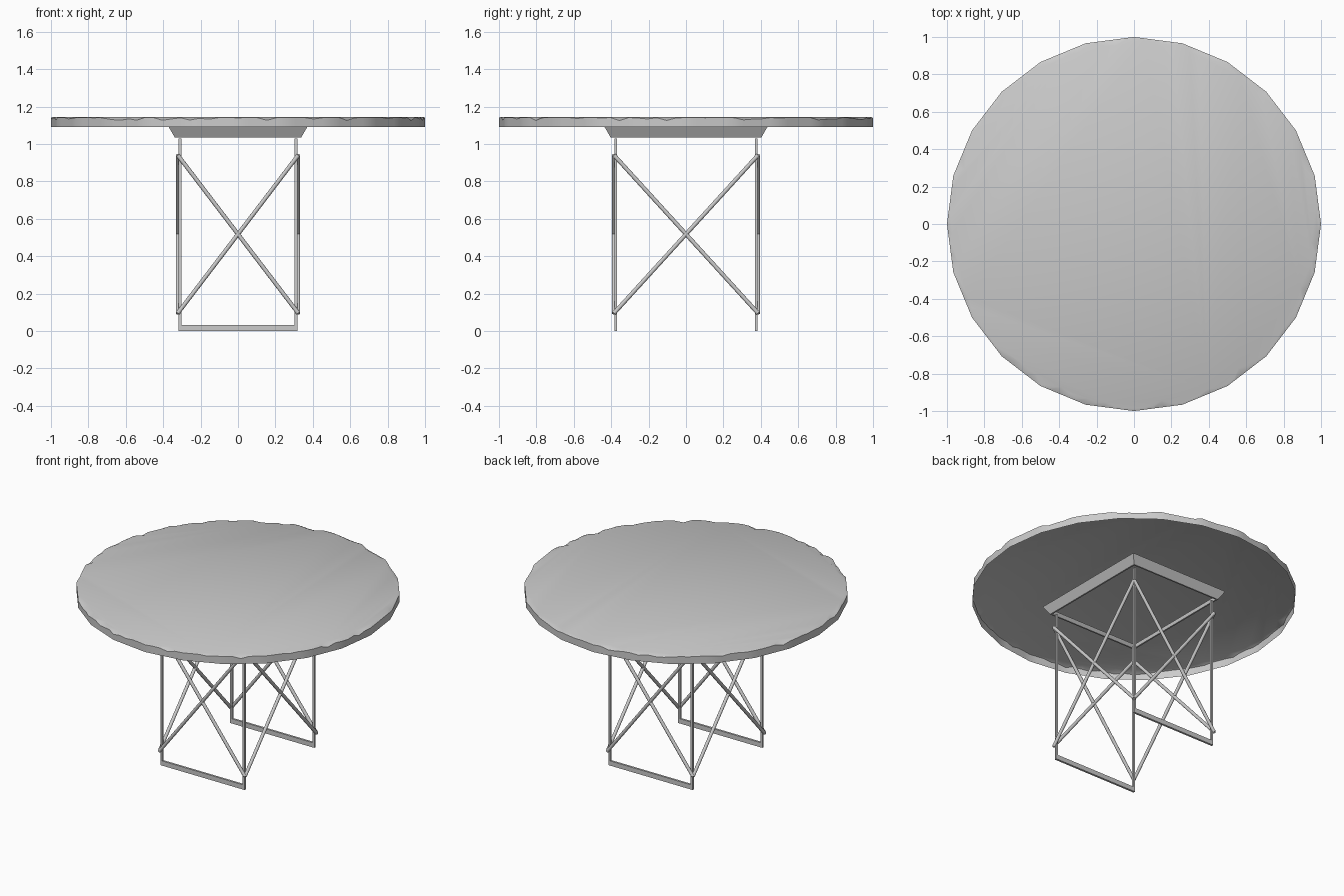
import bpy, bmesh, random
from math import sin, cos, pi, radians
from mathutils import Vector

random.seed(4)
cube = bpy.data.objects.get("Cube")
if cube:
    bpy.data.objects.remove(cube, do_unlink=True)

grey = bpy.data.materials.new("plain_grey")
grey.use_nodes = True
COLOUR = (0.6, 0.6, 0.6, 1)
grey.diffuse_color = COLOUR
grey.node_tree.nodes["Principled BSDF"].inputs["Base Color"].default_value = COLOUR


def finish(bm, name, smooth=None):
    mesh = bpy.data.meshes.new(name)
    bm.to_mesh(mesh)
    bm.free()
    obj = bpy.data.objects.new(name, mesh)
    bpy.context.collection.objects.link(obj)
    mesh.materials.append(grey)
    if smooth:
        bpy.ops.object.select_all(action="DESELECT")
        bpy.context.view_layer.objects.active = obj
        obj.select_set(True)
        bpy.ops.object.shade_smooth_by_angle(angle=radians(smooth))
    return obj


def skin(bm, rings):
    """Bridge successive closed rings of vertices with quads."""
    for a, b in zip(rings, rings[1:]):
        n = len(a)
        for i in range(n):
            j = (i + 1) % n
            bm.faces.new((a[i], a[j], b[j], b[i]))


def rod(name, start, end, radius):
    start, end = Vector(start), Vector(end)
    bm = bmesh.new()
    bmesh.ops.create_cone(bm, cap_ends=True, segments=10, radius1=radius,
                          radius2=radius, depth=(end - start).length)
    obj = finish(bm, name, 50)
    obj.location = (start + end) / 2
    obj.rotation_euler = (end - start).to_track_quat("Z", "Y").to_euler()


def bar(name, centre, size):
    bm = bmesh.new()
    bmesh.ops.create_cube(bm, size=1)
    bmesh.ops.scale(bm, vec=size, verts=bm.verts)
    bmesh.ops.translate(bm, vec=centre, verts=bm.verts)
    finish(bm, name)


# Table top: shallow 24-sided pan, open below, with a softly worn upper edge
SIDES, STEPS = 24, 5
bm = bmesh.new()
rings = [[], [], []]
for side in range(SIDES):
    a = Vector((cos(2 * pi * side / SIDES), sin(2 * pi * side / SIDES), 0))
    k = side + 1
    b = Vector((cos(2 * pi * k / SIDES), sin(2 * pi * k / SIDES), 0))
    for step in range(STEPS):
        p = a.lerp(b, step / STEPS)
        wear = random.random() ** 3
        inner = 0.99 - 0.03 * wear
        rings[0].append(bm.verts.new((p.x, p.y, 1.09)))
        rings[1].append(bm.verts.new((p.x, p.y, 1.141 - 0.016 * wear)))
        rings[2].append(bm.verts.new((p.x * inner, p.y * inner, 1.145)))
skin(bm, rings)
bm.faces.new(rings[2])
finish(bm, "table_top", 40)

# Apron: open rectangular frame with thin walls sloping inward
bm = bmesh.new()
rings = []
for hx, hy, z in ((0.37, 0.435, 1.09), (0.338, 0.403, 1.035),
                  (0.328, 0.393, 1.035), (0.36, 0.425, 1.09)):
    rings.append([bm.verts.new((sx * hx, sy * hy, z))
                  for sx, sy in ((-1, -1), (1, -1), (1, 1), (-1, 1))])
skin(bm, rings + rings[:1])
bmesh.ops.recalc_face_normals(bm, faces=bm.faces)
finish(bm, "apron_frame")

# Legs, floor bars and crossed braces
LX, LY = 0.31, 0.375
BX, BY = 0.322, 0.385
LOW, HIGH = 0.095, 0.94
for sy, depth in ((-1, "front"), (1, "back")):
    for sx, hand in ((-1, "right"), (1, "left")):
        bar(f"{depth}_{hand}_leg", (sx * LX, sy * LY, 0.515), (0.014, 0.014, 1.03))
        rod(f"{depth}_brace_{hand}", (sx * BX, sy * BY, LOW),
            (-sx * BX, sy * BY, HIGH), 0.011)
        rod(f"{hand}_brace_{depth}", (sx * BX, sy * BY, LOW),
            (sx * BX, -sy * BY, HIGH), 0.011)
    bar(f"{depth}_floor_bar", (0, sy * LY, 0.016), (2 * LX + 0.014, 0.014, 0.032))
